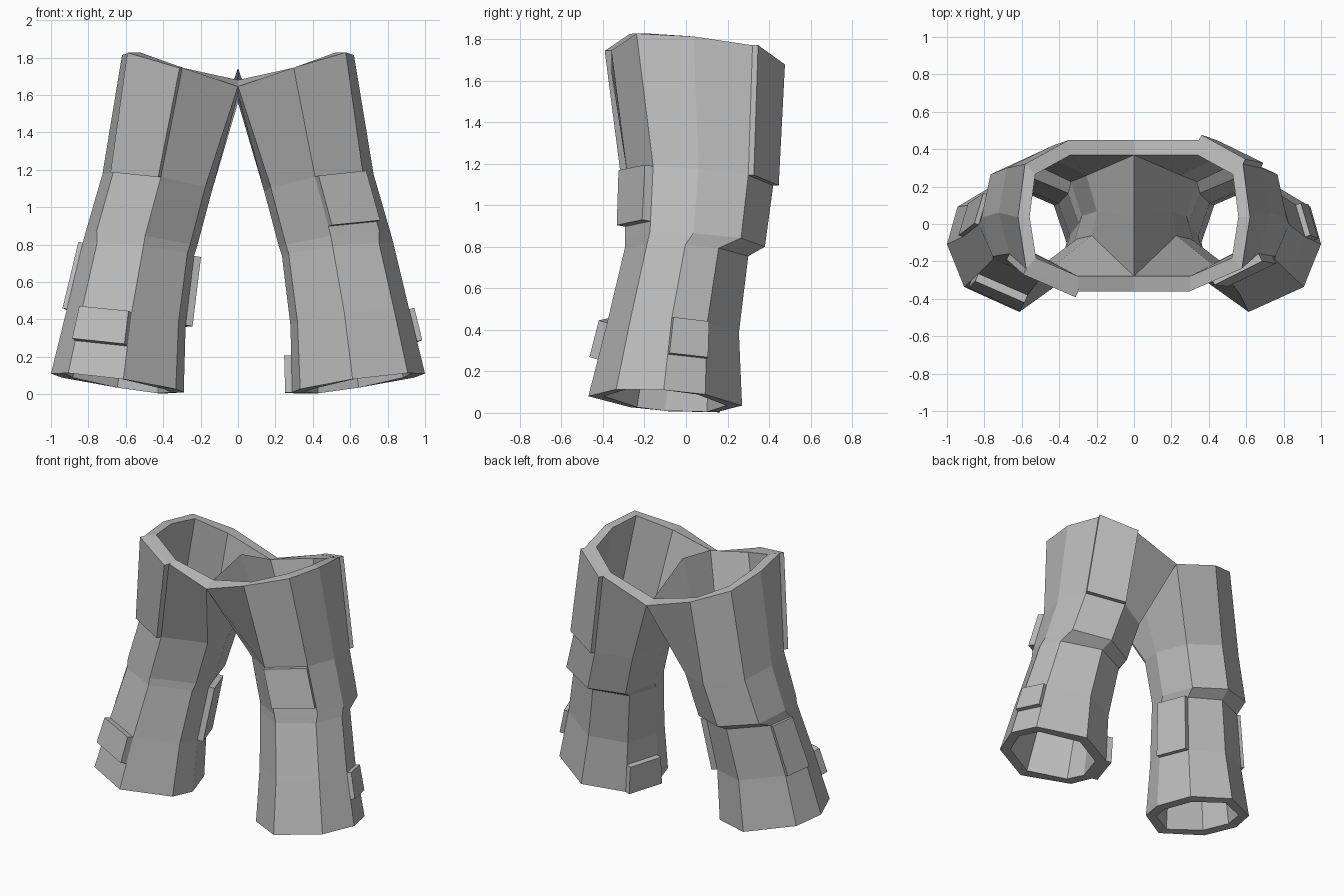
import bpy, bmesh
from mathutils import Vector

cube = bpy.data.objects.get("Cube")
if cube:
    bpy.data.objects.remove(cube, do_unlink=True)

grey = bpy.data.materials.new("cloth_grey")
grey.use_nodes = True
colour = (0.5, 0.5, 0.5, 1)
grey.diffuse_color = colour
grey.node_tree.nodes["Principled BSDF"].inputs["Base Color"].default_value = colour

# Leg cross-sections, from the front round the outside: (inner to outer, front to back)
INNER = [(.12, .84), (0, .5), (.06, .27)]
SHIN = [(.455, 0), (.87, .18), (1, .49), (.92, .76), (.5, 1)] + INNER
THIGH = [(.465, 0), (.9, .18), (1, .49), (.92, .83), (.5, 1)] + INNER
# At the waist the inner columns meet on the centre line
WAIST = [(.48, 0), (.93, .15), (1, .49), (.94, .84), (.56, 1), (0, 1), (0, .49), (0, 0)]
# Rings: section, inner x, outer x, front y, back y, base z, z rise outward, z drop backward
RINGS = [
    (WAIST, 0, .62, -.36, .45, 1.645, .21, .085),   # waist
    (THIGH, .14, .725, -.285, .42, 1.12, .09, .07),  # thigh
    (THIGH, .22, .815, -.295, .38, .81, .08, .05),   # knee, above the fold
    (SHIN, .235, .83, -.295, .30, .76, .07, .04),    # knee, below the fold
    (SHIN, .28, .915, -.38, .255, .395, .085, .05),  # shin
    (SHIN, .29, 1.0, -.47, .27, .035, .10, .05),     # hem
]
SIDES = len(SHIN)
INSET = 0.8


def ring_points(row):
    section, x0, x1, y0, y1, z, rise, drop = RINGS[row]
    return [Vector((x0 + (x1 - x0) * u, y0 + (y1 - y0) * v, z + rise * u - drop * v))
            for u, v in section]


def lining_points(row):
    x0, x1, y0, y1 = RINGS[row][1:5]
    cx, cy = (x0 + x1) / 2, (y0 + y1) / 2
    pts = [Vector((cx + (p.x - cx) * INSET, cy + (p.y - cy) * INSET, p.z))
           for p in ring_points(row)]
    if row == 0:
        # Lining ridge over the crotch
        for col, lift in ((5, .02), (6, .14), (7, .035)):
            pts[col].x = 0
            pts[col].z += lift
    return pts


def finish(bm, name):
    bmesh.ops.remove_doubles(bm, verts=bm.verts, dist=0.0005)
    bmesh.ops.recalc_face_normals(bm, faces=bm.faces)
    mesh = bpy.data.meshes.new(name)
    bm.to_mesh(mesh)
    bm.free()
    mesh.materials.append(grey)
    obj = bpy.data.objects.new(name, mesh)
    bpy.context.collection.objects.link(obj)


def mirrored(p, side):
    return Vector((p.x * side, p.y, p.z))


# Trousers: outer cloth, lining and rims of both legs
bm = bmesh.new()
for side in (1, -1):
    walls = []
    for points in (ring_points, lining_points):
        wall = [[bm.verts.new(mirrored(p, side)) for p in points(r)] for r in range(len(RINGS))]
        for upper, lower in zip(wall, wall[1:]):
            for c in range(SIDES):
                n = (c + 1) % SIDES
                bm.faces.new((upper[c], upper[n], lower[n], lower[c]))
        walls.append(wall)
    outer, inner = walls
    for row in (0, -1):
        for c in range(SIDES):
            if row == 0 and c in (5, 6):
                continue
            n = (c + 1) % SIDES
            bm.faces.new((outer[row][c], outer[row][n], inner[row][n], inner[row][c]))
finish(bm, "trousers")


# Raised cloth patches lying on one panel of a leg
def patch(name, side, row, col, start, end, thick=0.035):
    top, low = ring_points(row), ring_points(row + 1)
    n = (col + 1) % SIDES
    corners = [top[c].lerp(low[c], t) for c, t in
               ((col, start), (n, start), (n, end), (col, end))]
    normal = (corners[2] - corners[0]).cross(corners[3] - corners[1]).normalized()
    middle = sum(corners, Vector()) / 4
    centre = sum(top + low, Vector()) / (2 * SIDES)
    if normal.dot(middle - centre) < 0:
        normal.negate()
    bm = bmesh.new()
    back, front = [[bm.verts.new(mirrored(p + normal * d, side)) for p in corners]
                   for d in (-0.01, thick)]
    bm.faces.new(back)
    bm.faces.new(front)
    for i in range(4):
        j = (i + 1) % 4
        bm.faces.new((back[i], back[j], front[j], front[i]))
    finish(bm, name)


LEFT, RIGHT = 1, -1
patch("right_front_thigh_patch", RIGHT, 0, 0, 0, 1)
patch("left_back_thigh_patch", LEFT, 0, 3, 0, 1, .03)
patch("left_front_knee_patch", LEFT, 1, 0, 0, .84, .045)
patch("right_front_shin_patch", RIGHT, 4, 0, 0, .5, .045)
patch("right_outer_shin_patch", RIGHT, 3, 2, 0, 1, .025)
patch("right_inner_shin_patch", RIGHT, 3, 5, 0, 1, .04)
patch("left_outer_hem_patch", LEFT, 4, 2, 0, .5, .03)
patch("left_inner_hem_patch", LEFT, 4, 5, .45, 1, .04)
